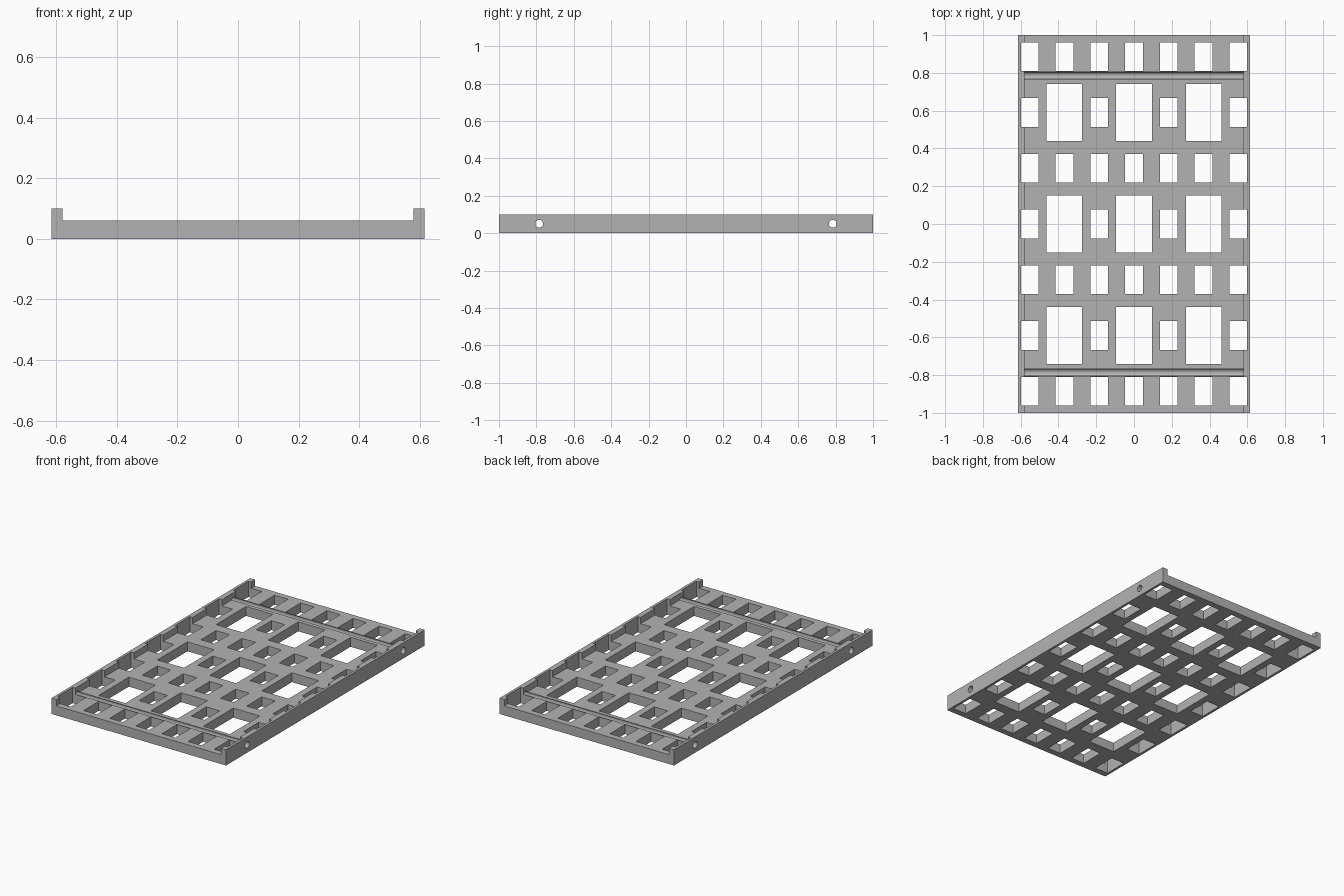
import bpy, bmesh
from math import pi
from mathutils import Matrix, Vector

cube = bpy.data.objects.get("Cube")
if cube:
    bpy.data.objects.remove(cube, do_unlink=True)

HALF_W, HALF_L = 0.615, 1.0
DECK, RIM, RIM_IN = 0.06, 0.10, 0.58
COL, ROW = 0.184, 0.295          # spacing of the openings
SMALL, BIG = (0.094, 0.152), (0.188, 0.302)

grey = bpy.data.materials.new("plain grey")
grey.use_nodes = True
colour = (0.45, 0.45, 0.45, 1)
grey.diffuse_color = colour
grey.node_tree.nodes["Principled BSDF"].inputs["Base Color"].default_value = colour


def make_object(name, bm):
    bmesh.ops.recalc_face_normals(bm, faces=bm.faces)
    mesh = bpy.data.meshes.new(name)
    bm.to_mesh(mesh)
    bm.free()
    mesh.materials.append(grey)
    obj = bpy.data.objects.new(name, mesh)
    bpy.context.collection.objects.link(obj)
    return obj


# Tray: U-shaped section extruded along y
half = [(HALF_W, 0), (HALF_W, RIM), (RIM_IN, RIM), (RIM_IN, DECK)]
section = half + [(-x, z) for x, z in reversed(half)]
bm = bmesh.new()
face = bm.faces.new([bm.verts.new((x, -HALF_L, z)) for x, z in section])
grown = bmesh.ops.extrude_face_region(bm, geom=[face])["geom"]
bmesh.ops.translate(bm, vec=(0, 2 * HALF_L, 0),
                    verts=[v for v in grown if isinstance(v, bmesh.types.BMVert)])
tray = make_object("tray", bm)

# Rectangular openings: rows of seven small ones alternate with mixed rows
bm = bmesh.new()
for row in range(-3, 4):
    for col in range(-3, 4):
        mixed = row % 2 == 0
        w, l = BIG if mixed and col % 2 == 0 else SMALL
        place = Matrix.Translation((col * COL, row * ROW, 0.05))
        bmesh.ops.create_cube(bm, size=1, matrix=place @ Matrix.Diagonal((w, l, 0.3, 1)))
openings = make_object("openings_cutter", bm)

# Round cross bores, which leave open grooves in the deck
bm = bmesh.new()
for y in (-0.785, 0.785):
    place = Matrix.Translation((0, y, 0.05)) @ Matrix.Rotation(pi / 2, 4, "Y")
    bmesh.ops.create_cone(bm, cap_ends=True, segments=24, radius1=0.021, radius2=0.021,
                          depth=1.5, matrix=place)
bores = make_object("bores_cutter", bm)

# Cut the tray
for cutter in (openings, bores):
    cutter.hide_render = True
    mod = tray.modifiers.new(cutter.name, "BOOLEAN")
    mod.operation = "DIFFERENCE"
    mod.solver = "EXACT"
    mod.object = cutter
bpy.context.view_layer.update()
result = bpy.data.meshes.new_from_object(tray.evaluated_get(bpy.context.evaluated_depsgraph_get()))
tray.modifiers.clear()
tray.data = result
for cutter in (openings, bores):
    bpy.data.objects.remove(cutter, do_unlink=True)
